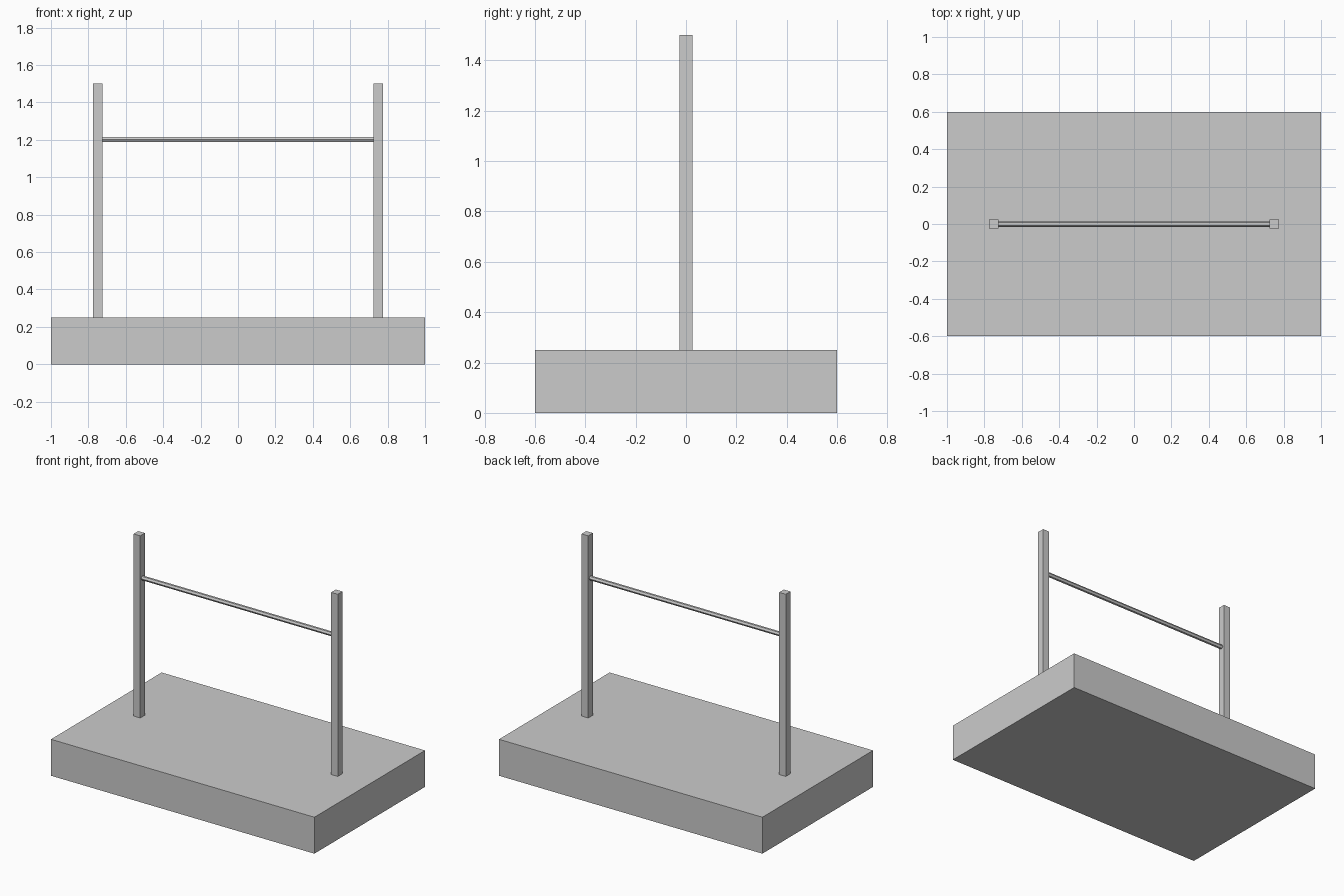
import bpy
import math

if "Cube" in bpy.data.objects:
    bpy.data.objects.remove(bpy.data.objects["Cube"])


def box(name, centre, size):
    bpy.ops.mesh.primitive_cube_add(size=1, location=centre)
    ob = bpy.context.object
    ob.name = name
    ob.scale = size
    bpy.ops.object.transform_apply(location=False, rotation=False, scale=True)
    return ob


# Landing mat
box("landing_mat", (0, 0, 0.125), (2.0, 1.2, 0.25))

# Upright posts standing on the mat
for side, label in ((-1, "left"), (1, "right")):
    box(label + "_post", (side * 0.75, 0, 0.875), (0.05, 0.05, 1.25))

# Thin low-poly crossbar between the posts
bpy.ops.mesh.primitive_cylinder_add(
    vertices=6, radius=0.015, depth=1.45,
    location=(0, 0, 1.202), rotation=(0, math.pi / 2, 0))
bpy.context.object.name = "crossbar"
